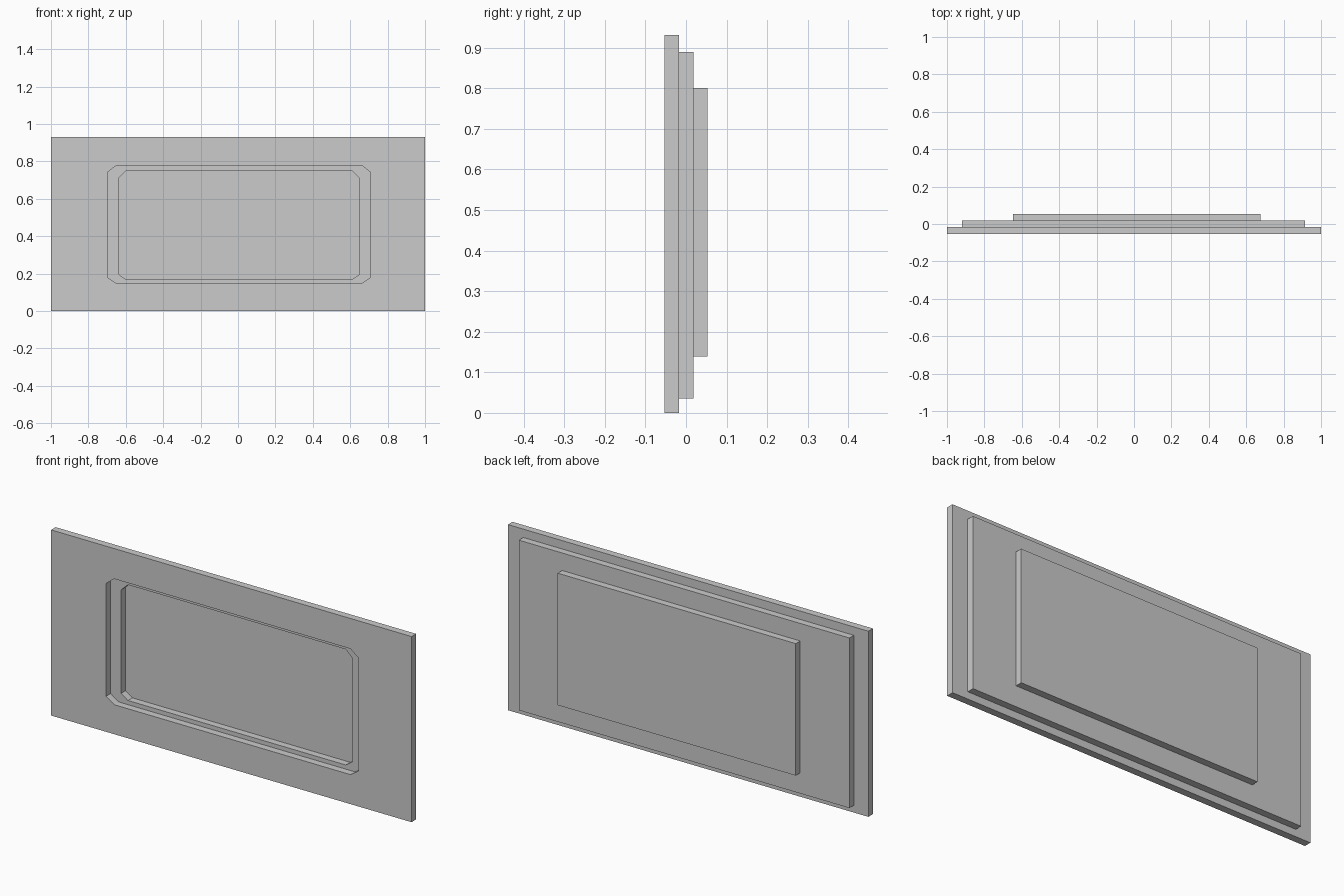
import bpy, bmesh

if "Cube" in bpy.data.objects:
    bpy.data.objects.remove(bpy.data.objects["Cube"])


def finish(name, bm):
    bmesh.ops.recalc_face_normals(bm, faces=bm.faces)
    mesh = bpy.data.meshes.new(name)
    bm.to_mesh(mesh)
    bm.free()
    bpy.context.collection.objects.link(bpy.data.objects.new(name, mesh))


def plate(name, outer, y0, y1, hole=None, cut_x=0.04, cut_top=0.035, cut_bottom=0.03):
    """Flat upright plate; rectangles are (x0, x1, z0, z1), hole has clipped corners."""
    bm = bmesh.new()
    x0, x1, z0, z1 = outer
    rim = [bm.verts.new((x, y0, z)) for x, z in ((x0, z0), (x1, z0), (x1, z1), (x0, z1))]
    if hole is None:
        bm.faces.new(rim)
    else:
        a, b, c, d = hole
        t, u = cut_top, cut_bottom
        octagon = [(a, c + u), (a + cut_x, c), (b - cut_x, c), (b, c + u),
                   (b, d - t), (b - cut_x, d), (a + cut_x, d), (a, d - t)]
        inner = [bm.verts.new((x, y0, z)) for x, z in octagon]
        for i in range(4):
            p, q, r = inner[2 * i], inner[2 * i + 1], inner[(2 * i + 2) % 8]
            bm.faces.new((rim[i], q, p))
            bm.faces.new((rim[i], rim[(i + 1) % 4], r, q))
    # thicken backwards
    ext = bmesh.ops.extrude_face_region(bm, geom=bm.faces[:], use_keep_orig=True)
    moved = [g for g in ext["geom"] if isinstance(g, bmesh.types.BMVert)]
    bmesh.ops.translate(bm, verts=moved, vec=(0, y1 - y0, 0))
    finish(name, bm)


# Front frame with the wide opening
plate("front_frame", (-1, 1, 0, 0.931), -0.053, -0.017,
      hole=(-0.695, 0.706, 0.148, 0.779), cut_x=0.045)
# Middle frame with the narrower opening
plate("middle_frame", (-0.919, 0.915, 0.036, 0.889), -0.017, 0.018,
      hole=(-0.636, 0.647, 0.169, 0.749), cut_x=0.037, cut_bottom=0.026)
# Solid panel closing the back
plate("back_panel", (-0.646, 0.675, 0.139, 0.801), 0.018, 0.053)
